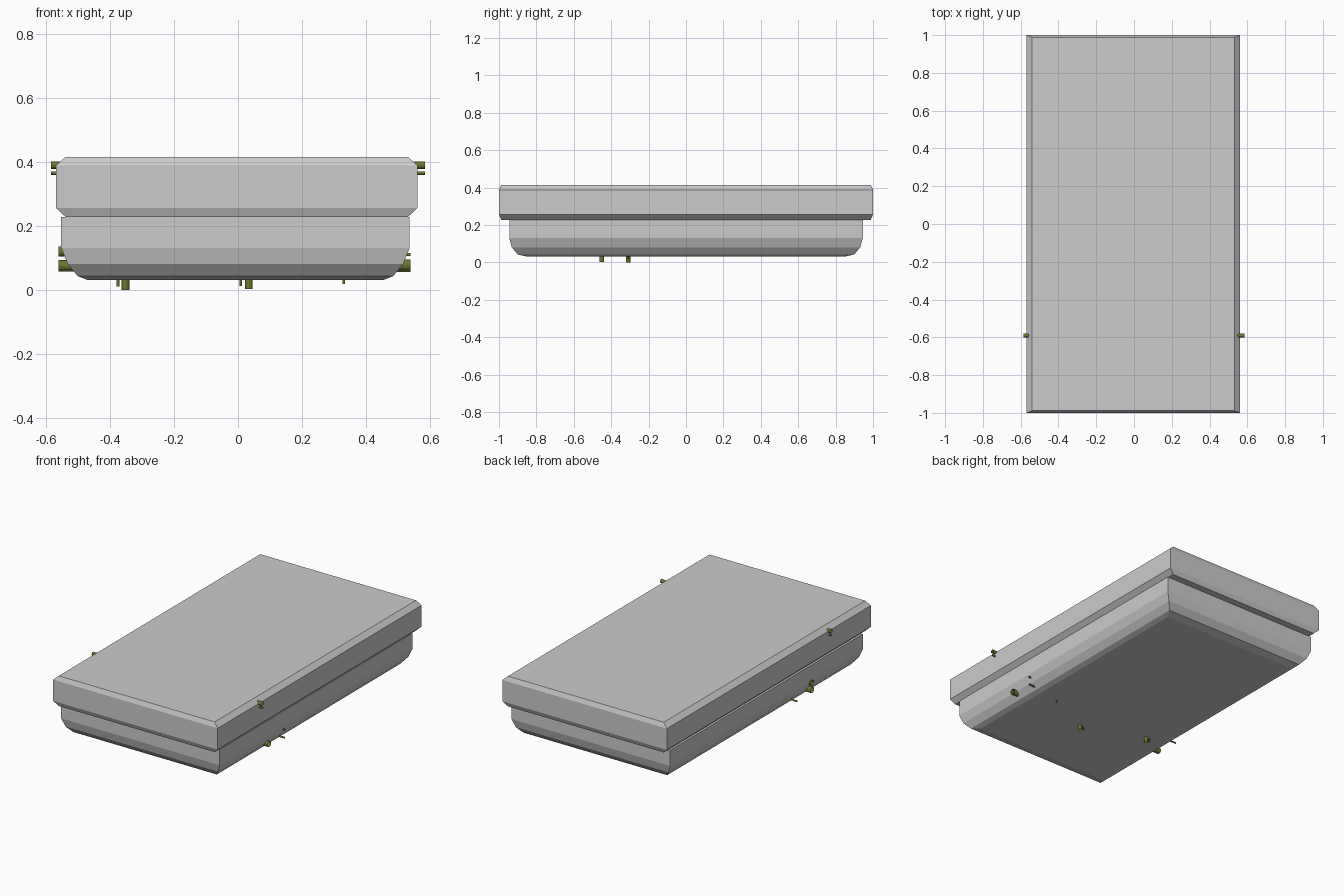
import bpy, bmesh, math

if "Cube" in bpy.data.objects:
    bpy.data.objects.remove(bpy.data.objects["Cube"])

olive = bpy.data.materials.new("olive")
olive.diffuse_color = (0.16, 0.18, 0.03, 1)
olive.use_nodes = True
olive.node_tree.nodes["Principled BSDF"].inputs["Base Color"].default_value = olive.diffuse_color


def loft_box(name, cx, rings):
    """Stack of rectangles (half x, half y, z), capped at both ends."""
    bm = bmesh.new()
    loops = []
    for hx, hy, z in rings:
        loops.append([bm.verts.new((cx + sx * hx, sy * hy, z))
                      for sx, sy in ((-1, -1), (1, -1), (1, 1), (-1, 1))])
    for a, b in zip(loops, loops[1:]):
        for i in range(4):
            j = (i + 1) % 4
            bm.faces.new((a[i], a[j], b[j], b[i]))
    bm.faces.new(loops[0][::-1])
    bm.faces.new(loops[-1])
    bmesh.ops.recalc_face_normals(bm, faces=bm.faces)
    me = bpy.data.meshes.new(name)
    bm.to_mesh(me)
    bm.free()
    ob = bpy.data.objects.new(name, me)
    bpy.context.collection.objects.link(ob)
    return ob


def tube(name, center, radius, length, sideways):
    """Open-ended little pin along x (sideways) or z."""
    bpy.ops.mesh.primitive_cylinder_add(
        vertices=12, radius=radius, depth=length, end_fill_type='NOTHING',
        location=center, rotation=(0, math.pi / 2 if sideways else 0, 0))
    ob = bpy.context.object
    ob.name = name
    ob.data.materials.append(olive)


# Wide upper slab with chamfered rims
loft_box("lid", -0.004, [
    (0.535, 0.988, 0.228), (0.565, 1.0, 0.256),
    (0.565, 1.0, 0.388), (0.535, 0.988, 0.415)])

# Lower tray with a rounded underside
loft_box("tray", -0.008, [
    (0.463, 0.85, 0.031), (0.493, 0.90, 0.043), (0.524, 0.932, 0.081),
    (0.544, 0.945, 0.131), (0.544, 0.945, 0.228)])

# Side pins: (outer x, y, z, radius)
side_pins = [
    (-0.584, -0.59, 0.389, 0.011), (0.584, -0.59, 0.389, 0.011),
    (-0.584, -0.59, 0.364, 0.005), (0.584, -0.59, 0.364, 0.005),
    (-0.560, -0.44, 0.120, 0.016), (-0.560, -0.44, 0.075, 0.018),
    (-0.560, -0.29, 0.063, 0.005),
    (0.538, -0.46, 0.077, 0.017), (0.538, -0.31, 0.060, 0.005),
    (0.538, -0.31, 0.110, 0.005)]
for x, y, z, r in side_pins:
    length = 0.06
    tube("side_pin", (x - math.copysign(length / 2, x), y, z), r, length, True)

# Underside pins: (x, y, lower z, radius)
for x, y, z, r in [(-0.351, -0.31, 0.0, 0.012), (-0.375, -0.31, 0.01, 0.005),
                   (0.034, -0.45, 0.003, 0.012), (0.009, -0.45, 0.012, 0.004),
                   (0.330, -0.31, 0.018, 0.004)]:
    tube("bottom_pin", (x, y, z + 0.025), r, 0.05, False)
